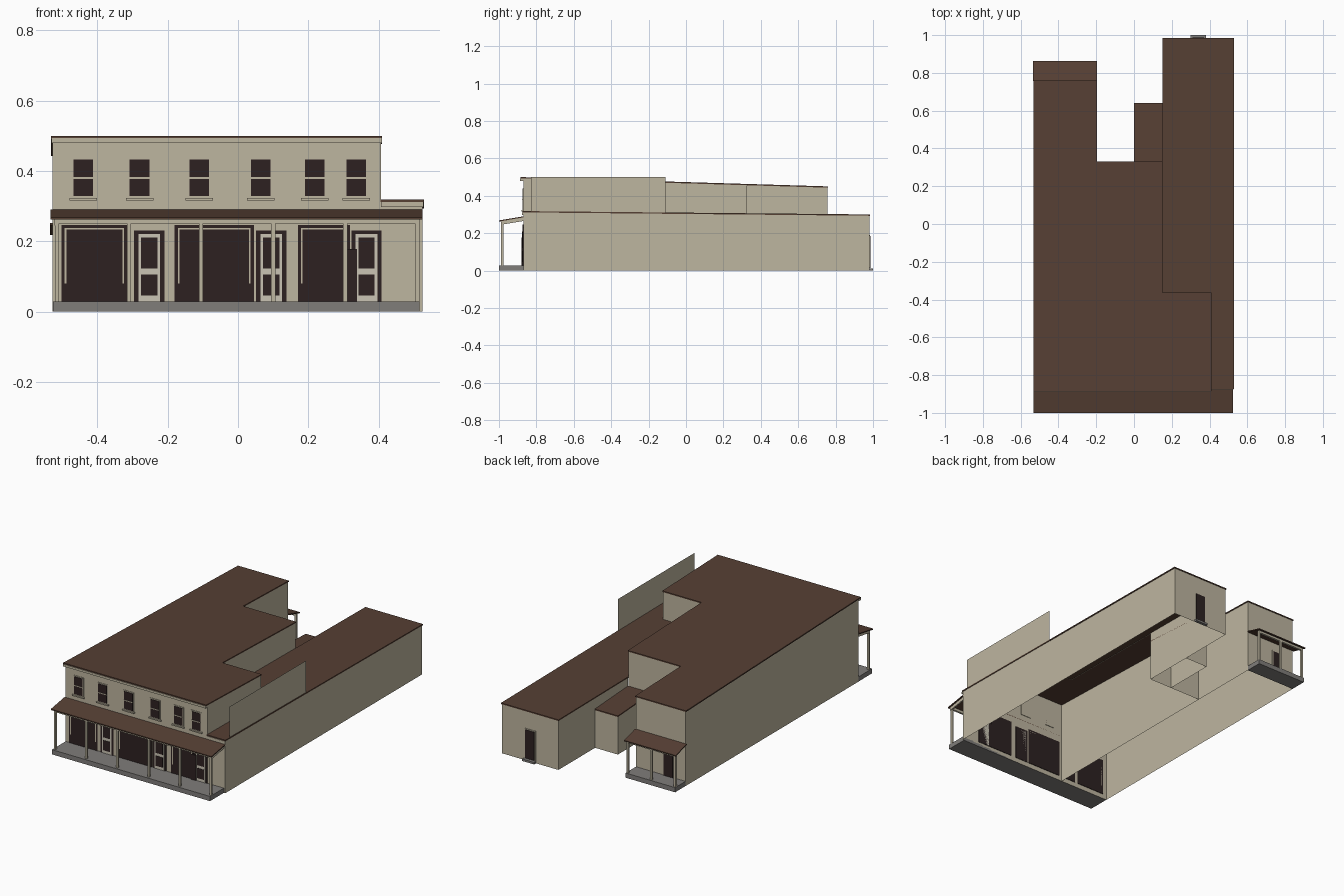
import bpy, bmesh

cube = bpy.data.objects.get("Cube")
if cube:
    bpy.data.objects.remove(cube, do_unlink=True)


def material(name, r, g, b):
    m = bpy.data.materials.new(name)
    m.use_nodes = True
    m.diffuse_color = (r, g, b, 1)
    m.node_tree.nodes["Principled BSDF"].inputs["Base Color"].default_value = (r, g, b, 1)
    return m


BEIGE = material("beige siding", .515, .465, .35)
BROWN = material("brown roofing", .093, .05, .034)
DARK = material("dark glass", .026, .0155, .0155)
GREY = material("grey concrete", .215, .205, .195)
CREAM = material("cream door", .6, .56, .46)


def finish(name, bm, mat):
    mesh = bpy.data.meshes.new(name)
    bm.to_mesh(mesh)
    bm.free()
    mesh.materials.append(mat)
    obj = bpy.data.objects.new(name, mesh)
    bpy.context.collection.objects.link(obj)
    return obj


def box(name, x0, x1, y0, y1, z0, z1, mat=BEIGE):
    bm = bmesh.new()
    bmesh.ops.create_cube(bm, size=1)
    for v in bm.verts:
        v.co.x = (x0 + x1) / 2 + v.co.x * (x1 - x0)
        v.co.y = (y0 + y1) / 2 + v.co.y * (y1 - y0)
        v.co.z = (z0 + z1) / 2 + v.co.z * (z1 - z0)
    return finish(name, bm, mat)


def walls(name, path, low, high):
    """Open wall sheet along a ground path, between two height rules of y."""
    bm = bmesh.new()
    cols = [(bm.verts.new((x, y, low(y))), bm.verts.new((x, y, high(y)))) for x, y in path]
    for (a, b), (c, d) in zip(cols, cols[1:]):
        bm.faces.new((a, c, d, b))
    return finish(name, bm, BEIGE)


def slab(name, outline, top, thick=.007, mat=BROWN):
    """Thin roof over an outline, with its height given by a rule of y."""
    bm = bmesh.new()
    up = [bm.verts.new((x, y, top(y))) for x, y in outline]
    down = [bm.verts.new((x, y, top(y) - thick)) for x, y in outline]
    bm.faces.new(up)
    bm.faces.new(down[::-1])
    n = len(up)
    for i in range(n):
        j = (i + 1) % n
        bm.faces.new((down[i], down[j], up[j], up[i]))
    return finish(name, bm, mat)


def rect(x0, x1, y0, y1):
    return [(x0, y0), (x1, y0), (x1, y1), (x0, y1)]


def slope(y0, z0, y1, z1):
    return lambda y: z0 + (z1 - z0) * (y - y0) / (y1 - y0)


def below(rule, d=.004):
    return lambda y: rule(y) - d


def ground(y):
    return 0


FRONT = -.87
main_top = slope(-.89, .5, .76, .45)
wing_top = slope(FRONT, .318, .985, .30)
shed_top = slope(.33, .25, .64, .232)

# Walls
main_high, wing_high = below(main_top), below(wing_top)
walls("front_wall", [(-.527, FRONT), (.407, FRONT)], ground, main_high)
walls("long_block_walls", [(-.2, FRONT), (-.2, .757), (-.527, .757), (-.527, FRONT)],
      ground, main_high)
walls("upper_side_walls", [(.407, FRONT), (.407, -.367), (.15, -.367), (.15, .327)],
      below(wing_top, .01), main_high)
walls("middle_back_wall", [(.15, .327), (-.2, .327)], ground, main_high)
walls("wing_walls", [(.407, FRONT), (.525, FRONT), (.525, .982), (.153, .982), (.153, .327)],
      ground, wing_high)
walls("shed_walls", [(.153, .637), (.003, .637), (.003, .327)], ground, below(shed_top))
walls("side_parapet", [(.526, -.83), (.526, -.11)], below(wing_top, .008), lambda y: .5)

# Roofs
slab("main_roof", [(-.532, -.885), (.41, -.885), (.41, -.363), (.152, -.363), (.152, .33),
                   (-.197, .33), (-.197, .76), (-.532, .76)], main_top)
slab("wing_roof", [(.405, FRONT - .004), (.529, FRONT - .004), (.529, .985), (.15, .985),
                   (.15, -.367), (.405, -.367)], wing_top)
slab("shed_roof", rect(0, .153, .327, .64), shed_top)
box("front_cornice", -.53, .409, -.888, FRONT, .48, .493)
box("wing_cornice", .407, .528, FRONT - .006, FRONT, .298, .311)

# Front porch
porch_top = slope(-1, .268, FRONT, .29)
slab("front_porch_roof", rect(-.533, .525, -1, FRONT), porch_top, .006)
box("front_porch_deck", -.526, .516, -1, FRONT, 0, .028, GREY)
box("front_porch_beam", -.522, .518, -.988, -.976, .25, .265)
for x in (-.522, .51):
    slab("front_porch_side_beam", rect(x, x + .008, -.988, FRONT),
         below(porch_top, .005), .02, BEIGE)
for i in range(6):
    x = -.515 + i * .205
    box("front_porch_post", x - .006, x + .006, -.988, -.976, .028, .25)

# Back porch
back_top = slope(.757, .252, .862, .224)
slab("back_porch_roof", rect(-.535, -.195, .757, .862), back_top, .006)
box("back_porch_deck", -.527, -.2, .757, .855, 0, .028, GREY)
box("back_porch_beam", -.525, -.203, .838, .85, .207, .22)
for x in (-.52, -.364, -.208):
    box("back_porch_post", x - .006, x + .006, .838, .85, .028, .21)


def plate(name, x0, x1, z0, z1, layer=0, mat=DARK, wall=FRONT, out=-1):
    """Thin plate through a wall; higher layers stand further out."""
    a, b = wall - out * .003, wall + out * (.003 + .002 * layer)
    return box(name, x0, x1, min(a, b), max(a, b), z0, z1, mat)


# Shop windows with slim inner trim
for x0, x1 in ((-.502, -.315), (-.18, .045), (.17, .318)):
    plate("shop_window", x0, x1, .028, .246)
    for x in (x0 + .009, x1 - .014):
        plate("shop_window_trim", x, x + .005, .08, .238, 1, BEIGE)
    plate("shop_window_trim", x0 + .009, x1 - .009, .233, .238, 1, BEIGE)

# Shop doors
for x in (-.2525, .0945, .3655):
    plate("door_surround", x - .043, x + .043, .028, .23)
    plate("shop_door", x - .031, x + .031, .028, .22, 1, CREAM)
    plate("door_glass", x - .023, x + .023, .122, .21, 2)
    plate("door_panel", x - .023, x + .023, .045, .105, 2)
plate("dark_side_panel", .305, .338, .028, .178, 3)

# Upper windows
for x in (-.44, -.28, -.11, .065, .218, .336):
    plate("window_frame", x - .034, x + .034, .322, .438, 0, BEIGE)
    plate("window_glass", x - .028, x + .028, .328, .432, 1)
    plate("window_sash_bar", x - .028, x + .028, .377, .382, 2, BEIGE)
    box("window_sill", x - .039, x + .039, FRONT - .01, FRONT, .316, .323)

# Back doors and step
for name, x, z0, z1, wall in (("wing_back_door", .34, .015, .185, .982),
                              ("porch_back_door", -.415, .028, .19, .757)):
    plate(name + "_frame", x - .038, x + .038, z0, z1 + .006, 0, BEIGE, wall, 1)
    plate(name, x - .031, x + .031, z0, z1, 1, DARK, wall, 1)
box("back_step", .3, .38, .982, 1, 0, .012, GREY)
